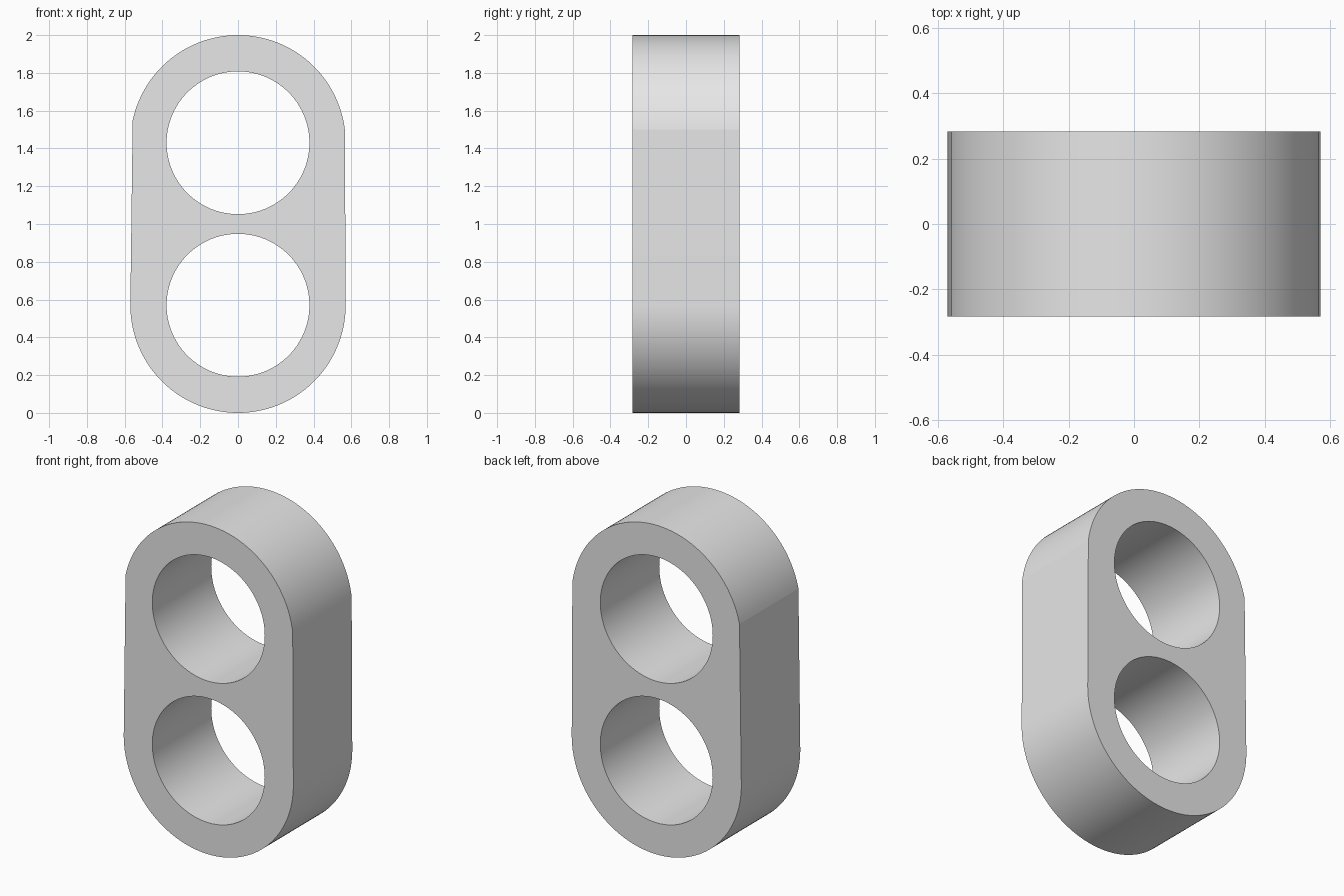
import bpy
import bmesh
from math import cos, sin, radians

cube = bpy.data.objects.get("Cube")
if cube:
    bpy.data.objects.remove(cube, do_unlink=True)

HALF_DEPTH = 0.283
OUTER, HOLE = 0.57, 0.378
LOW_Z, HIGH_Z = OUTER, 2 - OUTER


def arc(z, radius, start, end, steps):
    """Points on an arc in the front plane, angles in degrees."""
    angles = [radians(start + (end - start) * i / steps) for i in range(steps + 1)]
    return [(radius * cos(a), -HALF_DEPTH, z + radius * sin(a)) for a in angles]


def loop_edges(bm, points):
    verts = [bm.verts.new(p) for p in points]
    return [bm.edges.new((a, b)) for a, b in zip(verts, verts[1:] + verts[:1])]


grey = bpy.data.materials.new("light grey")
grey.use_nodes = True
grey.diffuse_color = (0.8, 0.8, 0.8, 1)
grey.node_tree.nodes["Principled BSDF"].inputs["Base Color"].default_value = (0.8, 0.8, 0.8, 1)

# Outline: rounded ends joined by straight walls, the left one leaning in slightly
bm = bmesh.new()
outline = arc(HIGH_Z, OUTER, 7, 168, 64) + arc(LOW_Z, OUTER, 180, 360, 72)
edges = loop_edges(bm, outline)

# Two round through holes
for z in (LOW_Z, HIGH_Z):
    edges += loop_edges(bm, arc(z, HOLE, 0, 360, 96)[:-1])

# Fill the front and extrude it to the back
bmesh.ops.triangle_fill(bm, use_beauty=True, edges=edges, normal=(0, -1, 0))
result = bmesh.ops.extrude_face_region(bm, geom=bm.faces[:], use_keep_orig=True)
moved = [g for g in result["geom"] if isinstance(g, bmesh.types.BMVert)]
bmesh.ops.translate(bm, verts=moved, vec=(0, 2 * HALF_DEPTH, 0))
bmesh.ops.recalc_face_normals(bm, faces=bm.faces[:])
bmesh.ops.dissolve_limit(bm, angle_limit=radians(0.5), verts=bm.verts[:], edges=bm.edges[:])

mesh = bpy.data.meshes.new("double_hole_link")
bm.to_mesh(mesh)
bm.free()
mesh.materials.append(grey)
link = bpy.data.objects.new("double_hole_link", mesh)
bpy.context.collection.objects.link(link)

# Smooth curved walls, crisp rims and wall joints
bpy.ops.object.select_all(action="DESELECT")
link.select_set(True)
bpy.context.view_layer.objects.active = link
bpy.ops.object.shade_smooth_by_angle(angle=radians(6))
